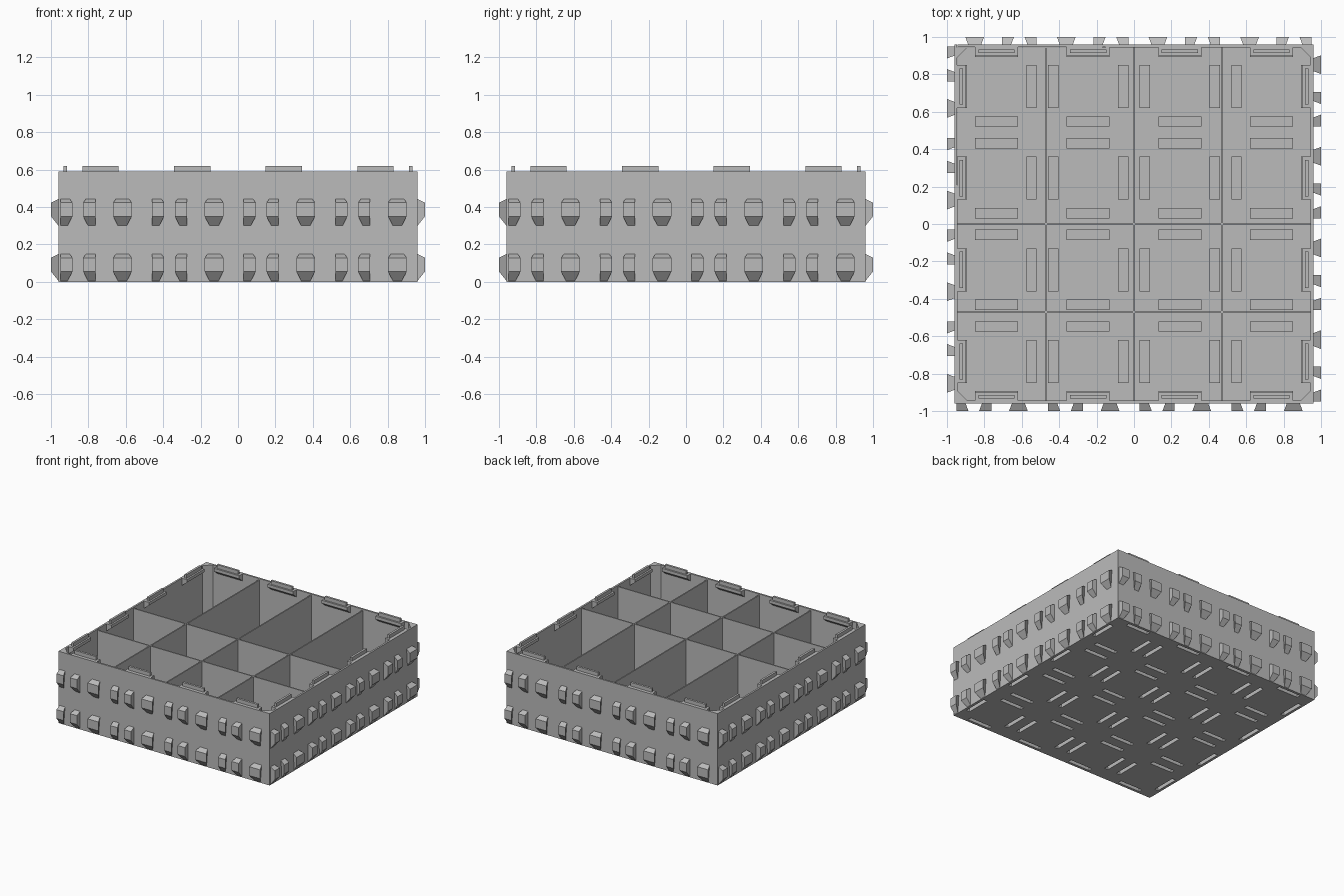
import bpy, bmesh, math
from mathutils import Matrix, Vector

cube = bpy.data.objects.get("Cube")
if cube:
    bpy.data.objects.remove(cube, do_unlink=True)

OUT, INN, RIM, FLOOR = 0.96, 0.945, 0.59, 0.015
PITCH = 0.49                                  # module size
CENTRES = [PITCH * (i - 1.5) for i in range(4)]

plastic = bpy.data.materials.new("grey plastic")
plastic.use_nodes = True
GREY = (0.5, 0.5, 0.5, 1)
plastic.diffuse_color = GREY
plastic.node_tree.nodes["Principled BSDF"].inputs["Base Color"].default_value = GREY


def loft(bm, ring_a, ring_b):
    """Solid between two rings of points with equal counts."""
    a = [bm.verts.new(p) for p in ring_a]
    b = [bm.verts.new(p) for p in ring_b]
    n = len(a)
    bm.faces.new(a[::-1])
    bm.faces.new(b)
    for i in range(n):
        j = (i + 1) % n
        bm.faces.new((a[i], a[j], b[j], b[i]))


def box(bm, x0, x1, y0, y1, z0, z1):
    ring = [(x0, y0), (x1, y0), (x1, y1), (x0, y1)]
    loft(bm, [(x, y, z0) for x, y in ring], [(x, y, z1) for x, y in ring])


def four_sides(bm):
    """Repeat the front side's geometry on the other three sides."""
    geom = bm.verts[:] + bm.edges[:] + bm.faces[:]
    for k in range(1, 4):
        new = bmesh.ops.duplicate(bm, geom=geom)["geom"]
        verts = [v for v in new if isinstance(v, bmesh.types.BMVert)]
        bmesh.ops.rotate(bm, verts=verts, cent=Vector(),
                         matrix=Matrix.Rotation(k * math.pi / 2, 3, 'Z'))


def finish(name, bm):
    bmesh.ops.recalc_face_normals(bm, faces=bm.faces[:])
    mesh = bpy.data.meshes.new(name)
    bm.to_mesh(mesh)
    bm.free()
    mesh.materials.append(plastic)
    obj = bpy.data.objects.new(name, mesh)
    bpy.context.collection.objects.link(obj)
    return obj


# Outer walls, butted around the corners
bm = bmesh.new()
box(bm, -OUT, INN, -OUT, -INN, 0, RIM)
four_sides(bm)
finish("outer_walls", bm)

# Triangular fillets inside the corners
bm = bmesh.new()
tri = [(-INN, -INN), (-0.89, -INN), (-INN, -0.89)]
loft(bm, [(x, y, FLOOR) for x, y in tri], [(x, y, RIM) for x, y in tri])
four_sides(bm)
finish("corner_fillets", bm)

# Ledges inside the rim, sloped underneath, that carry the stacking tabs
bm = bmesh.new()
for c in CENTRES:
    profile = [(-INN, 0.53), (-0.90, 0.565), (-0.90, RIM), (-INN, RIM)]
    loft(bm, [(c - 0.115, y, z) for y, z in profile],
         [(c + 0.115, y, z) for y, z in profile])
four_sides(bm)
finish("rim_ledges", bm)

# Stacking tabs on the ledges
bm = bmesh.new()
for c in CENTRES:
    box(bm, c - 0.097, c + 0.097, -0.932, -0.914, RIM - 0.01, 0.62)
four_sides(bm)
finish("stacking_tabs", bm)

# Dovetail studs: one half facing each way, then a full one, per module
bm = bmesh.new()
for c in CENTRES:
    p = c - PITCH / 2
    for x0, x1, left, right in ((0.03, 0.095, 0, 1), (0.152, 0.217, 1, 0),
                                (0.312, 0.412, 1, 1)):
        a, b = p + x0, p + x1
        for z in (0.005, 0.30):
            t, u = 0.015, 0.026              # taper at the wall, top and bottom
            loft(bm,
                 [(a + u * left, -OUT, z), (b - u * right, -OUT, z),
                  (b - t * right, -OUT, z + 0.143), (a + t * left, -OUT, z + 0.143)],
                 [(a, -1, z + 0.05), (b, -1, z + 0.05),
                  (b, -1, z + 0.123), (a, -1, z + 0.123)])
four_sides(bm)
finish("dovetail_studs", bm)

# Dividers: two across, three lengthwise
bm = bmesh.new()
T, TOP = 0.005, 0.58
for x in (-0.47, 0, 0.47):
    box(bm, x - T, x + T, -INN, INN, FLOOR, TOP)
finish("lengthwise_dividers", bm)
bm = bmesh.new()
for y in (-0.47, 0):
    box(bm, -INN, INN, y - T, y + T, FLOOR, TOP)
finish("cross_dividers", bm)


def pocket_boxes(name, half_len, half_wid, z0, z1):
    """Four boxes in every module, one along each of its edges."""
    bm = bmesh.new()
    for cx in CENTRES:
        for cy in CENTRES:
            for s in (-0.187, 0.187):
                box(bm, cx - half_len, cx + half_len,
                    cy + s - half_wid, cy + s + half_wid, z0, z1)
                box(bm, cx + s - half_wid, cx + s + half_wid,
                    cy - half_len, cy + half_len, z0, z1)
    return finish(name, bm)


# Floor and raised pocket housings, with slots cut from below for the tabs
bm = bmesh.new()
box(bm, -INN, INN, -INN, INN, 0, FLOOR)
floor = finish("floor", bm)
housings = pocket_boxes("pocket_housings", 0.115, 0.028, 0.008, 0.05)
cutter = pocket_boxes("slot_cutter", 0.103, 0.016, -0.02, 0.038)
cutter.hide_render = True
cutter.display_type = 'WIRE'
for obj in (floor, housings):
    mod = obj.modifiers.new("slots", 'BOOLEAN')
    mod.operation = 'DIFFERENCE'
    mod.solver = 'EXACT'
    mod.object = cutter
